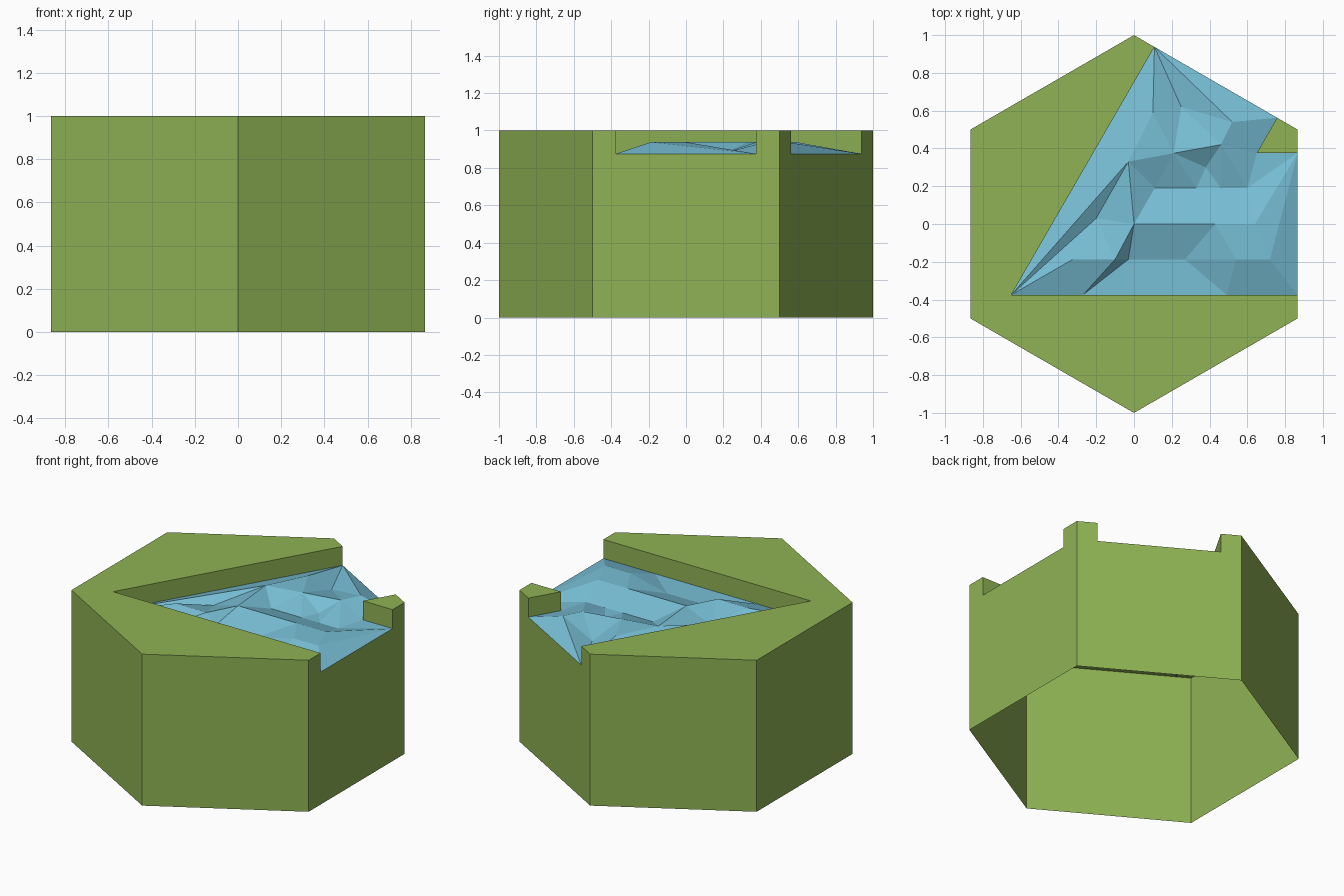
import bpy, bmesh, math
from mathutils import Vector
from mathutils.geometry import delaunay_2d_cdt

if "Cube" in bpy.data.objects:
    bpy.data.objects.remove(bpy.data.objects["Cube"])

W = math.sqrt(3) / 2          # half width across the flats
BED, CREST = 0.875, 0.9375    # channel floor and ripple height


def material(name, rgb):
    m = bpy.data.materials.new(name)
    m.diffuse_color = (*rgb, 1)
    m.use_nodes = True
    m.node_tree.nodes["Principled BSDF"].inputs["Base Color"].default_value = m.diffuse_color
    return m


def add_object(name, bm, mat):
    me = bpy.data.meshes.new(name)
    bm.to_mesh(me)
    bm.free()
    me.materials.append(mat)
    ob = bpy.data.objects.new(name, me)
    bpy.context.collection.objects.link(ob)
    return ob


grass = material("grass green", (0.274, 0.448, 0.089))
blue = material("water blue", (0.187, 0.522, 0.674))

# Plan outlines, counter-clockwise
bend = (-0.75 * W, -0.375)
exit_r0, exit_r1 = (W, -0.375), (W, 0.375)
exit_b0, exit_b1 = (0.875 * W, 0.5625), (0.125 * W, 0.9375)
inner = (0.75 * W, 0.375)
main_bank = [(-W, 0.5), (-W, -0.5), (0, -1), (W, -0.5), exit_r0, bend, exit_b1, (0, 1)]
corner_bank = [exit_r1, (W, 0.5), exit_b0, inner]
outer = [(-W, 0.5), (-W, -0.5), (0, -1), (W, -0.5), exit_r0, exit_r1,
         (W, 0.5), exit_b0, exit_b1, (0, 1)]

# Land: open-bottomed hexagon shell with two raised banks
bm = bmesh.new()


def walls(loop, z0, z1):
    low = [bm.verts.new((x, y, z0)) for x, y in loop]
    top = [bm.verts.new((x, y, z1)) for x, y in loop]
    for i in range(len(loop)):
        j = (i + 1) % len(loop)
        bm.faces.new((low[i], low[j], top[j], top[i]))
    return top


walls(outer, 0, BED)
for bank in (main_bank, corner_bank):
    bm.faces.new(walls(bank, BED, 1))
bmesh.ops.remove_doubles(bm, verts=bm.verts, dist=0.0005)
bmesh.ops.dissolve_limit(bm, angle_limit=0.01, verts=bm.verts, edges=bm.edges)
add_object("hexagon_land", bm, grass)

# Water: faceted sheet, flat at the shore with ripple crests in the middle
shore = [bend, (-0.27, -0.375), (0.49, -0.375), exit_r0, exit_r1, inner, exit_b0, exit_b1]
crests = [(-0.325, -0.1875), (-0.1, -0.1875), (0.54, -0.1875), (0.72, -0.1875), (0, 0), (0.2, 0),
          (0.43, 0), (0.64, 0), (-0.03, 0.33), (0.21, 0.375), (0.46, 0.42),
          (0.1, 0.59), (0.52, 0.54)]
troughs = [(-0.03, -0.1875), (0.27, -0.1875), (-0.2, 0.03), (0.11, 0.19),
           (0.33, 0.19), (0.46, 0.19), (0.6, 0.19), (0.38, 0.3), (0.25, 0.62)]
pts = [Vector(p) for p in shore + crests + troughs]
edges = [(i, (i + 1) % len(shore)) for i in range(len(shore))]
co, _, tris, origin, _, _ = delaunay_2d_cdt(pts, edges, [], 1, 1e-5)
bm = bmesh.new()
peak = range(len(shore), len(shore) + len(crests))
vs = [bm.verts.new((p.x, p.y, CREST if any(o in peak for o in src) else BED))
      for p, src in zip(co, origin)]
for t in tris:
    bm.faces.new([vs[i] for i in t])
for f in bm.faces:
    f.normal_update()
    if f.normal.z < 0:
        f.normal_flip()
add_object("river_water", bm, blue)
